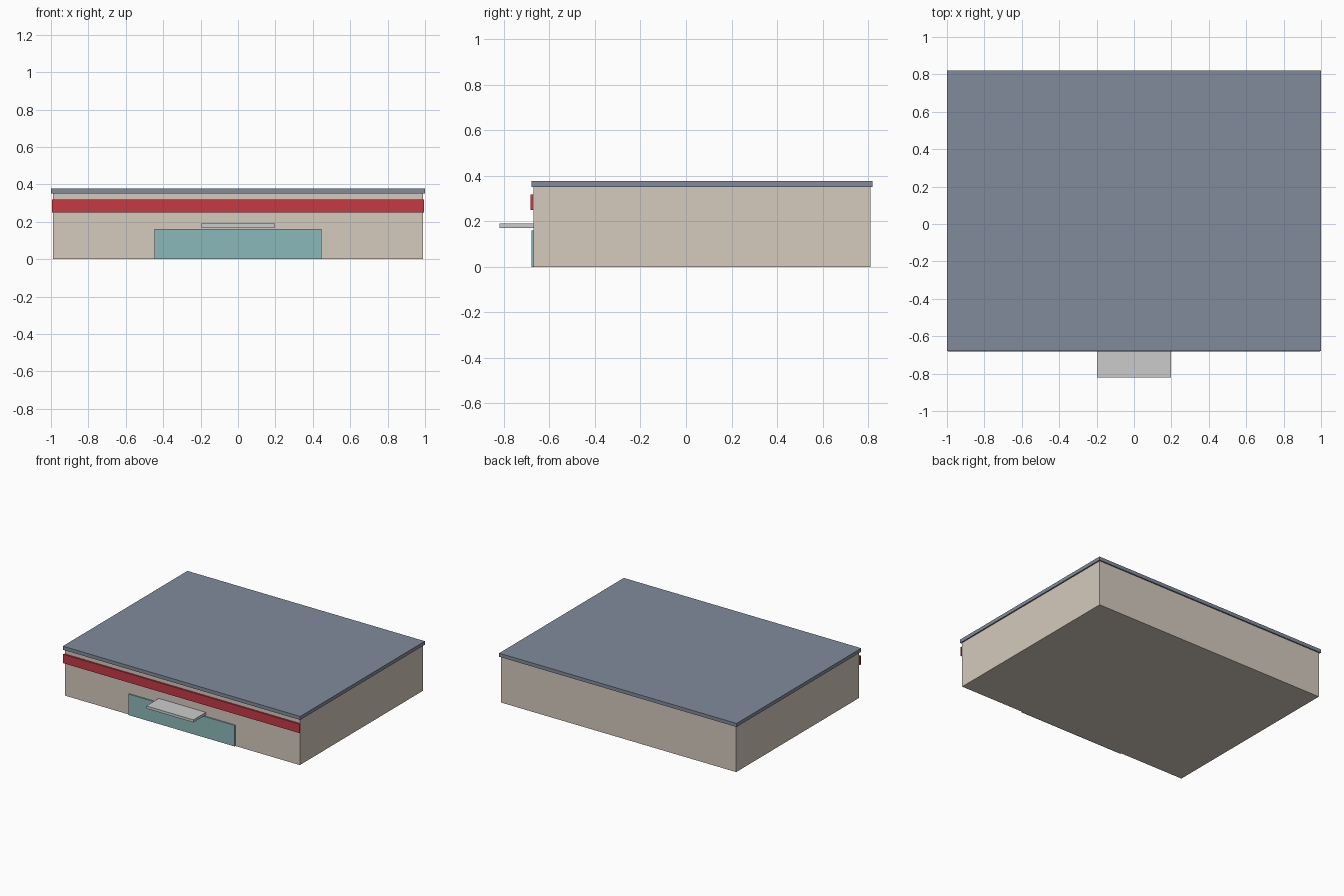
import bpy

if "Cube" in bpy.data.objects:
    bpy.data.objects.remove(bpy.data.objects["Cube"])


def material(name, rgb):
    mat = bpy.data.materials.new(name)
    mat.diffuse_color = (*rgb, 1.0)
    mat.use_nodes = True
    mat.node_tree.nodes["Principled BSDF"].inputs["Base Color"].default_value = mat.diffuse_color
    return mat


def box(name, xmax, y, z, mat=None):
    """Box symmetric about x = 0, spanning the given y and z ranges."""
    bpy.ops.mesh.primitive_cube_add(
        size=1, location=(0, (y[0] + y[1]) / 2, (z[0] + z[1]) / 2))
    obj = bpy.context.object
    obj.name = name
    obj.scale = (2 * xmax, y[1] - y[0], z[1] - z[0])
    bpy.ops.object.transform_apply(location=False, rotation=False, scale=True)
    if mat:
        obj.data.materials.append(mat)
    return obj


wall_mat = material("wall_beige", (0.66, 0.59, 0.51))
roof_mat = material("roof_slate", (0.22, 0.26, 0.33))
band_mat = material("band_red", (0.57, 0.04, 0.06))
glass_mat = material("glass_teal", (0.26, 0.48, 0.49))

# Main hall and its slightly overhanging flat roof
box("building_body", 0.99, (-0.67, 0.81), (0.0, 0.35), wall_mat)
box("roof_slab", 1.0, (-0.68, 0.82), (0.35, 0.377), roof_mat)

# Front facade: colour band, glazed entrance, entrance canopy
box("fascia_band", 0.995, (-0.683, -0.67), (0.25, 0.318), band_mat)
box("entrance_glass", 0.447, (-0.679, -0.67), (0.0, 0.16), glass_mat)
box("entrance_canopy", 0.198, (-0.82, -0.67), (0.17, 0.19))
